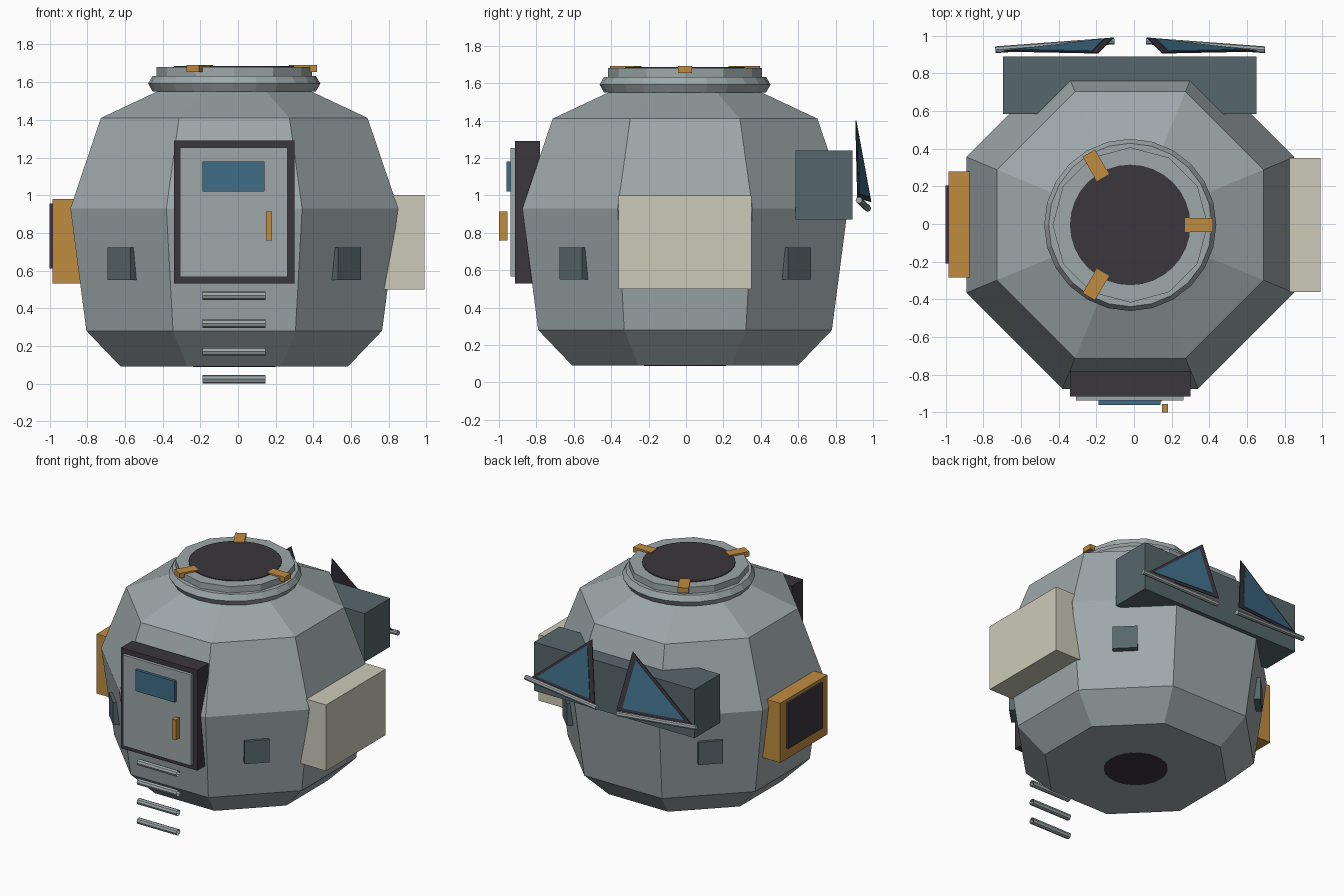
import bpy, bmesh, math
from mathutils import Vector, Matrix

cube = bpy.data.objects.get("Cube")
if cube:
    bpy.data.objects.remove(cube, do_unlink=True)

CX, CY = -0.02, -0.005  # hull axis


def material(name, rgb):
    m = bpy.data.materials.new(name)
    m.use_nodes = True
    m.diffuse_color = (*rgb, 1)
    m.node_tree.nodes["Principled BSDF"].inputs["Base Color"].default_value = (*rgb, 1)
    return m


hull_grey = material("hull grey", (0.34, 0.39, 0.40))
slate = material("slate", (0.095, 0.135, 0.145))
charcoal = material("charcoal", (0.042, 0.037, 0.048))
amber = material("amber", (0.53, 0.26, 0.05))
cream = material("cream", (0.60, 0.59, 0.49))
blue = material("glass blue", (0.05, 0.15, 0.24))


def finish(name, bm, mat):
    bmesh.ops.recalc_face_normals(bm, faces=bm.faces)
    me = bpy.data.meshes.new(name)
    bm.to_mesh(me)
    bm.free()
    me.materials.append(mat)
    ob = bpy.data.objects.new(name, me)
    bpy.context.collection.objects.link(ob)
    return ob


def box(name, mat, x, y, z):
    """Box from its (min, max) extent on each axis."""
    bm = bmesh.new()
    bmesh.ops.create_cube(bm, size=1)
    for v in bm.verts:
        v.co = [lo + (c + 0.5) * (hi - lo) for c, (lo, hi) in zip(v.co, (x, y, z))]
    return finish(name, bm, mat)


def lathe(name, mat, profile, sides, turn=0.0, closed=False):
    """Revolve (radius, height) points about the hull axis."""
    bm = bmesh.new()
    rings = []
    for r, z in profile:
        angles = [turn + math.tau * i / sides for i in range(sides)]
        rings.append([bm.verts.new((CX + r * math.cos(a), CY + r * math.sin(a), z)) for a in angles])
    pairs = list(zip(rings, rings[1:]))
    if closed:
        pairs.append((rings[-1], rings[0]))
    else:
        bm.faces.new(rings[0])
        bm.faces.new(rings[-1])
    for a, b in pairs:
        for i in range(sides):
            j = (i + 1) % sides
            bm.faces.new((a[i], a[j], b[j], b[i]))
    return finish(name, bm, mat)


def rod(name, start, end, radius, capped):
    start, end = Vector(start), Vector(end)
    axis = end - start
    bm = bmesh.new()
    bmesh.ops.create_cone(bm, cap_ends=capped, segments=8, radius1=radius, radius2=radius, depth=axis.length)
    rot = axis.to_track_quat('Z', 'Y').to_matrix().to_4x4()
    bm.transform(Matrix.Translation((start + end) / 2) @ rot)
    return finish(name, bm, hull_grey)


def plate(name, mat, corners, thickness, lift):
    """Thin triangular plate, lifted towards +y along its normal."""
    pts = [Vector(c) for c in corners]
    n = (pts[1] - pts[0]).cross(pts[2] - pts[0]).normalized()
    if n.y < 0:
        n = -n
    bm = bmesh.new()
    low = [bm.verts.new(p + n * lift) for p in pts]
    high = [bm.verts.new(p + n * (lift + thickness)) for p in pts]
    bm.faces.new(low)
    bm.faces.new(high)
    for i in range(3):
        j = (i + 1) % 3
        bm.faces.new((low[i], low[j], high[j], high[i]))
    return finish(name, bm, mat)


# Octagonal hull, widths given across the flats
flat = 1 / math.cos(math.pi / 8)
hull = [(0.603, 0.09), (0.785, 0.28), (0.87, 0.93), (0.708, 1.41), (0.41, 1.55)]
lathe("hull", hull_grey, [(r * flat, z) for r, z in hull], 8, math.pi / 8)
lathe("bottom_port", charcoal, [(0.22, 0.087), (0.22, 0.095)], 24)

# Docking ring on top
ring = [(0.41 + 0.047 * math.cos(a), 1.592 + 0.047 * math.sin(a))
        for a in (math.tau * i / 6 for i in range(6))]
lathe("docking_ring", hull_grey, ring, 24, closed=True)
lathe("docking_collar", hull_grey, [(0.412, 1.54), (0.412, 1.68)], 12)
lathe("docking_hatch", charcoal, [(0.32, 1.66), (0.32, 1.686)], 32)
for i in range(3):
    clamp = box(f"clamp_{i + 1}", amber, (0.29, 0.44), (-0.038, 0.038), (1.655, 1.692))
    clamp.data.transform(Matrix.Translation((CX, CY, 0)) @ Matrix.Rotation(math.tau * i / 3, 4, 'Z'))

# Front door
box("door_frame", charcoal, (-0.34, 0.30), (-0.915, -0.78), (0.53, 1.29))
box("door_panel", hull_grey, (-0.308, 0.264), (-0.938, -0.90), (0.565, 1.253))
box("door_window", blue, (-0.188, 0.14), (-0.96, -0.93), (1.02, 1.18))
box("door_handle", amber, (0.148, 0.18), (-1.0, -0.955), (0.76, 0.913))

# Ladder rungs, open-ended tubes
for i in range(4):
    z = 0.023 + 0.148 * i
    rod(f"ladder_rung_{i + 1}", (-0.188, -0.92, z), (0.145, -0.92, z), 0.023, False)

# Side and rear equipment boxes
box("left_equipment_box", cream, (0.69, 0.99), (-0.36, 0.35), (0.50, 1.0))
box("right_hatch_frame", amber, (-0.985, -0.70), (-0.285, 0.28), (0.53, 0.98))
box("right_hatch_screen", charcoal, (-1.0, -0.96), (-0.21, 0.205), (0.61, 0.955))
box("rear_equipment_box", slate, (-0.695, 0.65), (0.585, 0.89), (0.872, 1.24))

# Small thruster blocks on the four diagonal faces
for i in range(4):
    block = box(f"thruster_block_{i + 1}", slate, (0.74, 0.865), (-0.086, 0.086), (0.55, 0.722))
    turn = Matrix.Rotation(math.pi / 4 + math.pi / 2 * i, 4, 'Z')
    block.data.transform(Matrix.Translation((CX, CY, 0)) @ turn)

# Triangular solar panels with support rods at the rear
for side, s in (("left", 1), ("right", -1)):
    def at(x, y, z):
        return Vector((CX + s * x, y, z))
    tri = [at(0.67, 0.915, 0.985), at(0.09, 0.985, 0.965), at(0.17, 0.905, 1.40)]
    plate(f"{side}_solar_panel", charcoal, tri, 0.006, 0)
    centre = tri[0] * 0.42 + tri[1] * 0.29 + tri[2] * 0.29
    cells = [centre + (p - centre) * 0.83 for p in tri]
    plate(f"{side}_solar_cells", blue, cells, 0.005, 0.005)
    rod(f"{side}_panel_rod", at(0.715, 0.925, 0.975), at(0.085, 0.972, 0.93), 0.018, True)
